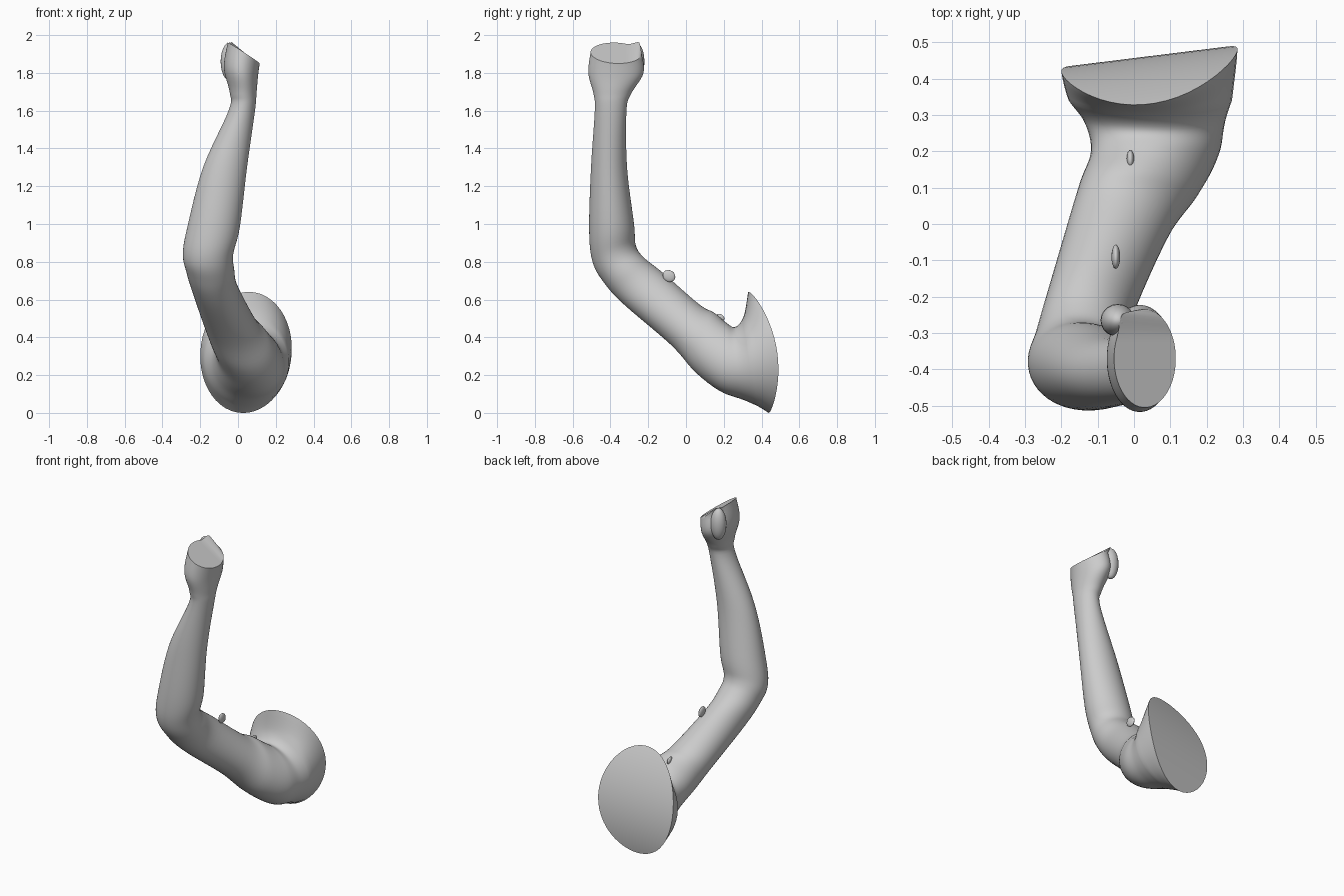
import bpy, bmesh, math
from mathutils import Vector

if "Cube" in bpy.data.objects:
    bpy.data.objects.remove(bpy.data.objects["Cube"])

N, STEPS = 48, 6

# Cross-sections, shoulder to palm: inner y,z / outer y,z / x left,right
RINGS = [
    (0.33, 0.64, 0.44, 0.00, -0.20, 0.285),
    (0.305, 0.51, 0.38, 0.035, -0.18, 0.27),
    (0.26, 0.455, 0.30, 0.07, -0.135, 0.25),
    (0.21, 0.48, 0.18, 0.115, -0.115, 0.23),
    (0.15, 0.53, 0.05, 0.215, -0.145, 0.175),
    (0.07, 0.575, -0.08, 0.36, -0.18, 0.10),
    (-0.12, 0.74, -0.33, 0.575, -0.245, 0.0),
    (-0.22, 0.82, -0.435, 0.69, -0.275, -0.02),
    (-0.265, 0.885, -0.495, 0.80, -0.292, -0.025),
    (-0.275, 1.0, -0.513, 0.97, -0.268, 0.01),
    (-0.312, 1.3, -0.503, 1.3, -0.185, 0.048),
    (-0.315, 1.6, -0.483, 1.6, -0.05, 0.09),
    (-0.29, 1.69, -0.49, 1.69, -0.043, 0.098),
    (-0.225, 1.80, -0.517, 1.80, -0.075, 0.105),
    (-0.235, 1.90, -0.505, 1.91, -0.055, 0.115),
]
LAST = len(RINGS) - 1


def catmull(a, b, c, d, t):
    return [0.5 * (2 * q + (r - p) * t + (2 * p - 5 * q + 4 * r - s) * t * t
                   + (3 * q - p - 3 * r + s) * t ** 3) for p, q, r, s in zip(a, b, c, d)]


def ring_points(u):
    i = min(int(u), LAST - 1)
    quad = [RINGS[min(max(j, 0), LAST)] for j in range(i - 1, i + 3)]
    yi, zi, yo, zo, xl, xr = catmull(*quad, u - i)
    shoulder = max(0, 1 - u)               # bowed, tilted shoulder cut
    palm = max(0, 1 - (LAST - u) / 2)      # slanted palm cut
    skew = 0.04 * math.exp(-((u - 3.5) / 1.5) ** 2)
    pts = []
    for k in range(N):
        # half-step offset so the cut faces split into left-right strips
        a = 2 * math.pi * (k + 0.5) / N - math.pi / 2
        c, s = math.cos(a), math.sin(a)
        pts.append(Vector((
            (xl + xr) / 2 + c * (xr - xl) / 2 - skew * s,
            (yi + yo) / 2 + s * (yi - yo) / 2 + shoulder * (0.03 * c + 0.065 * c * c),
            (zi + zo) / 2 + s * (zi - zo) / 2 + c * (0.02 * shoulder - 0.055 * palm))))
    return pts


def finish(name, bm):
    bmesh.ops.recalc_face_normals(bm, faces=bm.faces)
    me = bpy.data.meshes.new(name)
    bm.to_mesh(me)
    bm.free()
    ob = bpy.data.objects.new(name, me)
    bpy.context.collection.objects.link(ob)
    bpy.ops.object.select_all(action='DESELECT')
    ob.select_set(True)
    bpy.context.view_layer.objects.active = ob
    bpy.ops.object.shade_smooth_by_angle(angle=math.radians(40))
    return ob


def blob(name, loc, radii, rot_x=0.0):
    bm = bmesh.new()
    bmesh.ops.create_uvsphere(bm, u_segments=20, v_segments=12, radius=1)
    ob = finish(name, bm)
    ob.location, ob.scale, ob.rotation_euler = loc, radii, (rot_x, 0, 0)


# Arm: lofted from the cut shoulder through the elbow to the cut palm
bm = bmesh.new()
loops = [[bm.verts.new(p) for p in ring_points(j / STEPS)] for j in range(LAST * STEPS + 1)]
for a, b in zip(loops, loops[1:]):
    for k in range(N):
        bm.faces.new((a[k], a[(k + 1) % N], b[(k + 1) % N], b[k]))

# Pointed corner on the palm rim
tip = Vector((-0.05, -0.235, 2.0))
for v in loops[-1]:
    d = (v.co.xy - tip.xy).length
    v.co = v.co.lerp(tip, max(0, 1 - d / 0.07))

# Flat cut faces made of strips
for ring in (loops[0], loops[-1]):
    for k in range(N // 2 - 1):
        bm.faces.new((ring[k], ring[k + 1], ring[N - 2 - k], ring[N - 1 - k]))
finish("arm", bm)

# Thumb base and small skin folds along the inner upper arm
blob("thumb_base", (-0.045, -0.265, 1.86), (0.047, 0.045, 0.10))
blob("elbow_fold", (-0.05, -0.09, 0.725), (0.012, 0.035, 0.03), -0.6)
blob("armpit_fold", (-0.01, 0.18, 0.505), (0.01, 0.025, 0.018), -0.5)
